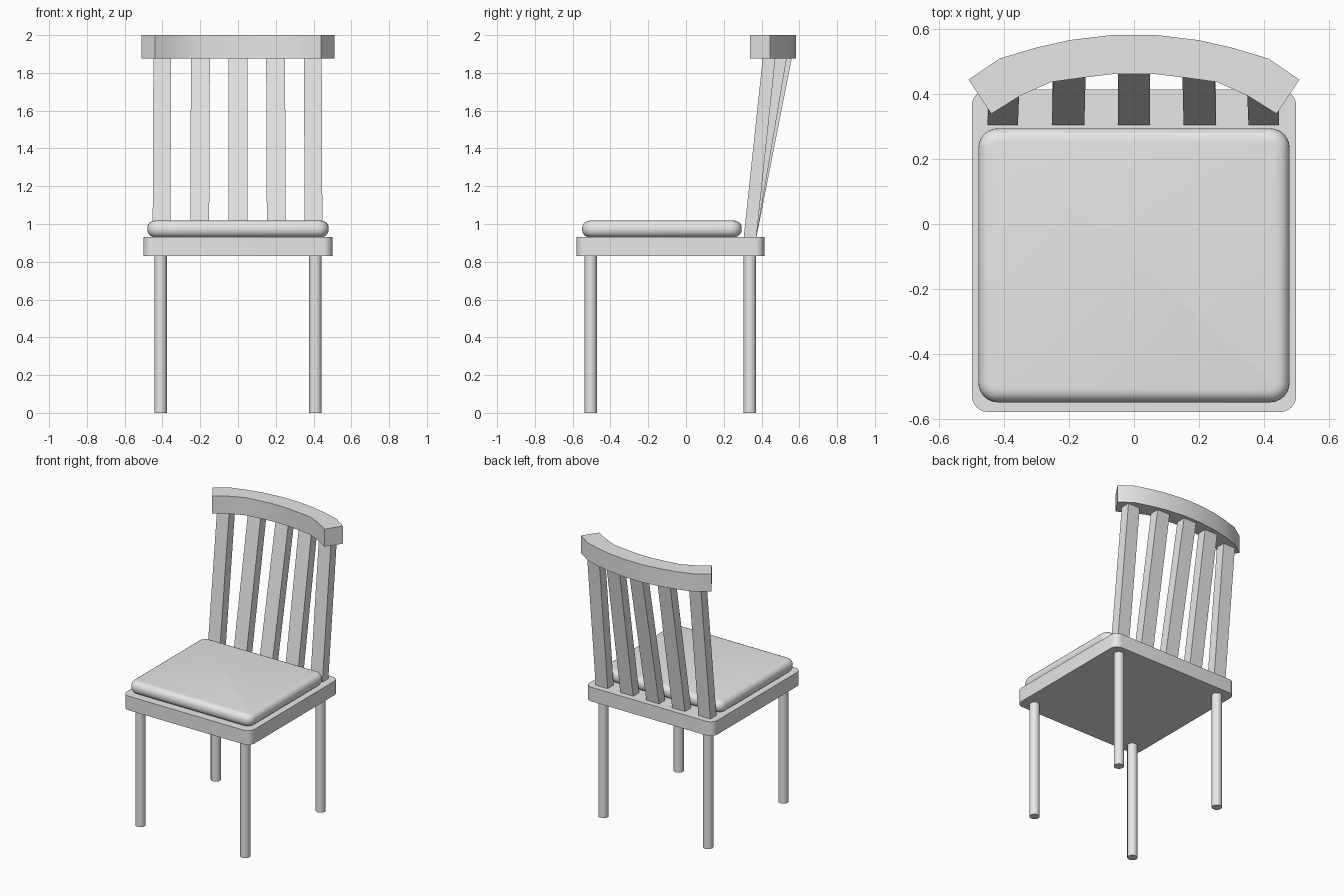
import bpy, bmesh, math

if "Cube" in bpy.data.objects:
    bpy.data.objects.remove(bpy.data.objects["Cube"])

grey = bpy.data.materials.new("light_grey")
grey.diffuse_color = (0.8, 0.8, 0.8, 1)
grey.use_nodes = True
grey.node_tree.nodes["Principled BSDF"].inputs["Base Color"].default_value = grey.diffuse_color


def finish(name, bm, smooth=True):
    bmesh.ops.recalc_face_normals(bm, faces=bm.faces)
    me = bpy.data.meshes.new(name)
    bm.to_mesh(me)
    bm.free()
    me.materials.append(grey)
    ob = bpy.data.objects.new(name, me)
    bpy.context.collection.objects.link(ob)
    if smooth:
        bpy.ops.object.select_all(action='DESELECT')
        ob.select_set(True)
        bpy.context.view_layer.objects.active = ob
        bpy.ops.object.shade_smooth_by_angle(angle=math.radians(30))
    return ob


def prism(outline, z0, z1):
    """Upright solid from a closed xy outline."""
    bm = bmesh.new()
    face = bm.faces.new([bm.verts.new((x, y, z0)) for x, y in outline])
    out = bmesh.ops.extrude_face_region(bm, geom=[face], use_keep_orig=True)
    for v in out["geom"]:
        if isinstance(v, bmesh.types.BMVert):
            v.co.z = z1
    return bm


def rounded_slab(name, hx, y0, y1, z0, z1, corner, rim=0):
    """Slab with rounded vertical corners and an optional rounded rim."""
    pts = []
    centres = [(hx - corner, y1 - corner), (-hx + corner, y1 - corner),
               (-hx + corner, y0 + corner), (hx - corner, y0 + corner)]
    for k, (cx, cy) in enumerate(centres):
        for i in range(7):
            a = math.pi / 2 * (k + i / 6)
            pts.append((cx + corner * math.cos(a), cy + corner * math.sin(a)))
    bm = prism(pts, z0, z1)
    if rim:
        edges = [e for e in bm.edges if abs(e.verts[0].co.z - e.verts[1].co.z) < 1e-5]
        bmesh.ops.bevel(bm, geom=edges, offset=rim, offset_type='OFFSET',
                        segments=5, profile=0.5, affect='EDGES', clamp_overlap=True)
    return finish(name, bm)


# Seat board and cushion
rounded_slab("seat", 0.5, -0.58, 0.415, 0.83, 0.93, 0.05)
rounded_slab("cushion", 0.48, -0.55, 0.295, 0.93, 1.018, 0.06, 0.04)

# Four round legs
for y, side in ((-0.505, "front"), (0.338, "back")):
    for x, hand in ((-0.41, "left"), (0.41, "right")):
        ring = [(x + 0.033 * math.cos(math.tau * i / 24),
                 y + 0.033 * math.sin(math.tau * i / 24)) for i in range(24)]
        finish(f"{side}_{hand}_leg", prism(ring, 0, 0.835))

# Curved top rail
outer = [(0.51, 0.445), (0.415, 0.51), (0.305, 0.543), (0.2, 0.567), (0.065, 0.583)]
inner = [(0.44, 0.34), (0.35, 0.396), (0.255, 0.438), (0.16, 0.451), (0.06, 0.463)]
outline = (outer + [(-x, y) for x, y in reversed(outer)]
           + [(-x, y) for x, y in inner] + list(reversed(inner)))
finish("top_rail", prism(outline, 1.875, 2.0))

# Leaning slats, fanning back to follow the rail
for n, (x, top_y) in enumerate([(-0.405, 0.44), (-0.203, 0.50), (0, 0.527),
                                (0.203, 0.50), (0.4, 0.44)]):
    w = 0.05 if abs(x) < 0.3 else 0.047
    bm = prism([(x - w, 0.305), (x + w, 0.305), (x + w, 0.372), (x - w, 0.372)], 0.925, 1.88)
    for v in bm.verts:
        if v.co.z > 1.5:
            v.co.y += top_y - 0.3385
            v.co.x -= 0.004 * (x > 0) - 0.004 * (x < 0)
    finish(f"back_slat_{n + 1}", bm, smooth=False)
